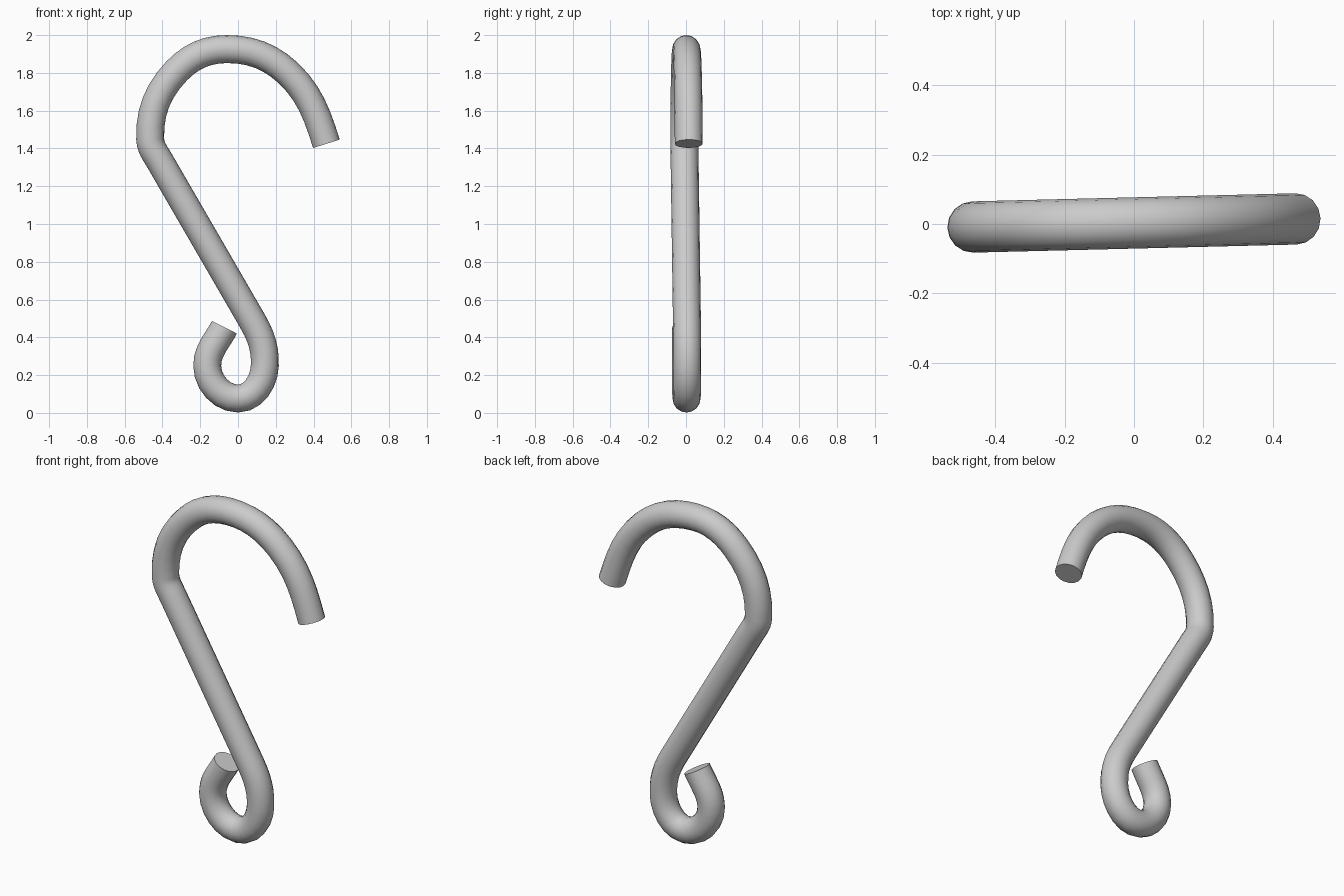
import bpy
import math
from mathutils import Vector

if "Cube" in bpy.data.objects:
    bpy.data.objects.remove(bpy.data.objects["Cube"])

RADIUS = 0.074

# Centreline of the bent rod: x, z, travel direction in degrees
path = [
    (0.468, 1.425, 107.5), (0.265, 1.800, 137), (-0.060, 1.926, 180),
    (-0.325, 1.810, 226), (-0.465, 1.450, 272), (-0.415, 1.335, 300),
    (0.080, 0.480, 300), (0.142, 0.250, 268), (0.000, 0.076, 180),
    (-0.163, 0.250, 90), (-0.072, 0.453, 63),
]


def place(x, z):
    # slight skew of the rod's plane about the vertical
    return Vector((x, 0.003 + 0.025 * x, z))


# Rod curve with round section and closed ends
curve = bpy.data.curves.new("hook", 'CURVE')
curve.dimensions = '3D'
curve.bevel_depth = RADIUS
curve.bevel_resolution = 6
curve.resolution_u = 6
curve.use_fill_caps = True

spline = curve.splines.new('BEZIER')
spline.bezier_points.add(len(path) - 1)
points = [place(x, z) for x, z, a in path]
for i, (x, z, angle) in enumerate(path):
    p = points[i]
    a = math.radians(angle)
    tangent = Vector((math.cos(a), 0.025 * math.cos(a), math.sin(a)))
    before = (p - points[max(i - 1, 0)]).length or 0.1
    after = (points[min(i + 1, len(path) - 1)] - p).length or 0.1
    bp = spline.bezier_points[i]
    bp.handle_left_type = bp.handle_right_type = 'FREE'
    bp.co = p
    bp.handle_left = p - tangent * before * 0.37
    bp.handle_right = p + tangent * after * 0.37

# Turn the rod into a mesh, smooth along its length with crisp cut ends
hook = bpy.data.objects.new("s_hook", curve)
bpy.context.collection.objects.link(hook)
bpy.context.view_layer.objects.active = hook
hook.select_set(True)
bpy.ops.object.convert(target='MESH')
bpy.ops.object.shade_smooth_by_angle(angle=math.radians(40))
